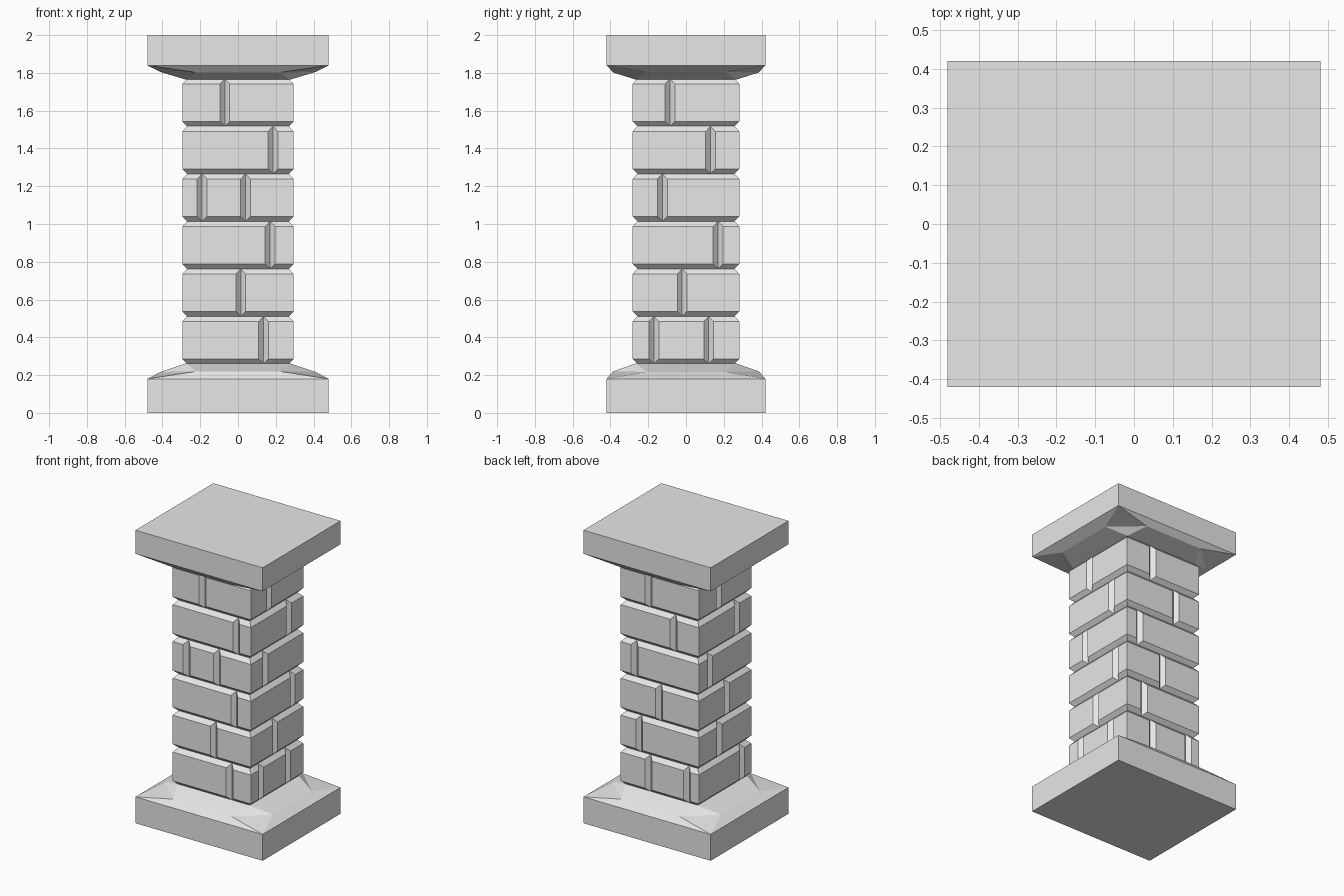
import bpy
import bmesh

cube = bpy.data.objects.get("Cube")
if cube:
    bpy.data.objects.remove(cube, do_unlink=True)

stone = bpy.data.materials.new("grey_stone")
stone.use_nodes = True
COLOUR = (0.8, 0.8, 0.8, 1)
stone.diffuse_color = COLOUR
stone.node_tree.nodes["Principled BSDF"].inputs["Base Color"].default_value = COLOUR

HX, HY = 0.295, 0.283        # shaft half sizes
GROOVE = 0.026               # joint depth and half width
SHAFT_BOTTOM, COURSE = 0.26, 0.2515


def finish(name, bm):
    bmesh.ops.recalc_face_normals(bm, faces=bm.faces)
    mesh = bpy.data.meshes.new(name)
    bm.to_mesh(mesh)
    bm.free()
    mesh.materials.append(stone)
    bpy.context.collection.objects.link(bpy.data.objects.new(name, mesh))


def course_outline(joints, raised):
    """Outline of one course, anticlockwise from the front left corner."""
    d = 0 if raised else GROOVE
    w = GROOVE if raised else 0
    x, y = HX - d, HY - d
    front, right, back, left = (sorted(j) for j in joints)
    pts = []

    def side(corner, positions, place, edge, core, step):
        pts.append(corner)
        for p in positions:
            pts.extend([place(p - step * w, edge), place(p, core), place(p + step * w, edge)])

    along_x = lambda p, e: (p, e)
    along_y = lambda p, e: (e, p)
    side((-x, -y), front, along_x, -y, GROOVE - HY, 1)
    side((x, -y), right, along_y, x, HX - GROOVE, 1)
    side((x, y), back[::-1], along_x, y, HY - GROOVE, -1)
    side((-x, y), left[::-1], along_y, -x, GROOVE - HX, -1)
    return pts


def brick_course(name, z0, z1, joints):
    bm = bmesh.new()
    levels = [(z0, False), (z0 + 0.026, True), (z1 - 0.028, True), (z1, False)]
    rings = [[bm.verts.new((*p, z)) for p in course_outline(joints, raised)]
             for z, raised in levels]
    n = len(rings[0])
    for low, high in zip(rings, rings[1:]):
        for i in range(n):
            j = (i + 1) % n
            bm.faces.new((low[i], low[j], high[j], high[i]))
    # joints come to a point at the seams
    bmesh.ops.remove_doubles(bm, verts=bm.verts, dist=0.0001)
    finish(name, bm)


# Vertical joints of each course: front, right, back, left
COURSES = [
    ([0.135], [-0.17, 0.12], [0.085, -0.205], [-0.185]),
    ([0.015], [-0.02], [0.155], [0.06]),
    ([0.17], [0.17], [0.005], [-0.02]),
    ([-0.19, 0.04], [-0.125], [0.19], [0.16]),
    ([0.185], [0.13], [-0.105], [-0.13]),
    ([-0.07], [-0.085], [0.085], [0.065]),
]
for i, joints in enumerate(COURSES):
    z = SHAFT_BOTTOM + i * COURSE
    brick_course(f"brick_course_{i + 1}", z, z + COURSE, joints)


def plinth(name, place_z):
    """Square slab with a faceted slope towards the shaft."""
    bm = bmesh.new()
    corners = [(-1, -1), (1, -1), (1, 1), (-1, 1)]
    ring = lambda a, b, z: [bm.verts.new((sx * a, sy * b, place_z(z))) for sx, sy in corners]
    outer_end = ring(0.48, 0.42, 0)
    rim = ring(0.48, 0.42, 0.18)
    front_back = ring(0.22, 0.385, 0.22)
    sides = ring(0.41, 0.21, 0.217)
    neck = ring(0.275, 0.265, 0.262)
    bm.faces.new(outer_end)
    bm.faces.new(neck)
    for i in range(4):
        j = (i + 1) % 4
        mid = front_back if i % 2 == 0 else sides
        bm.faces.new((outer_end[i], outer_end[j], rim[j], rim[i]))
        bm.faces.new((rim[i], rim[j], mid[j], mid[i]))
        bm.faces.new((mid[i], mid[j], neck[j], neck[i]))
        bm.faces.new((rim[i], front_back[i], sides[i]))
        bm.faces.new((neck[i], front_back[i], sides[i]))
    finish(name, bm)


plinth("base_slab", lambda z: z)
plinth("cap_slab", lambda z: 2 - z * 0.89 if z == 0.18 else 2 - z * 0.9)
